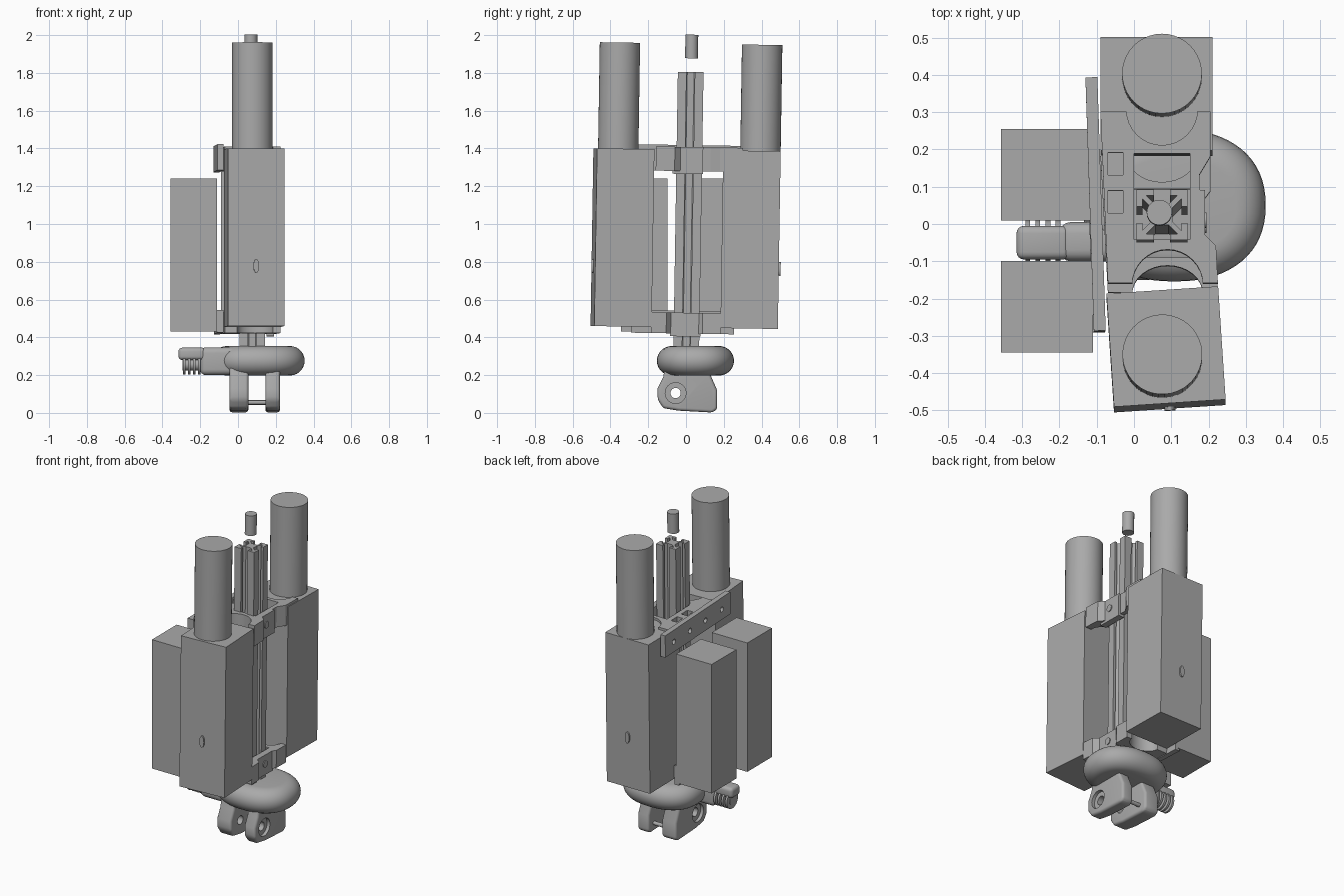
import bpy, bmesh, math
from mathutils import Matrix, Vector

if "Cube" in bpy.data.objects:
    bpy.data.objects.remove(bpy.data.objects["Cube"])

grey = bpy.data.materials.new("plain grey")
grey.use_nodes = True
grey.diffuse_color = (0.4, 0.4, 0.4, 1)
grey.node_tree.nodes["Principled BSDF"].inputs["Base Color"].default_value = (0.4, 0.4, 0.4, 1)

# The upper assembly leans back very slightly
LEAN = Matrix.Translation((0, 0, 1)) @ Matrix.Rotation(-0.016, 4, 'X') @ Matrix.Translation((0, 0, -1))


def finish(name, bm, smooth=False):
    bmesh.ops.recalc_face_normals(bm, faces=bm.faces)
    me = bpy.data.meshes.new(name)
    bm.to_mesh(me)
    bm.free()
    me.materials.append(grey)
    ob = bpy.data.objects.new(name, me)
    bpy.context.collection.objects.link(ob)
    if smooth:
        soften(ob)
    return ob


def select(ob):
    bpy.ops.object.select_all(action='DESELECT')
    ob.select_set(True)
    bpy.context.view_layer.objects.active = ob


def soften(ob):
    select(ob)
    bpy.ops.object.shade_smooth_by_angle(angle=math.radians(35))


def prism(name, pts, lo, hi, axis='Z'):
    bm = bmesh.new()
    place = (lambda a, b, c: (a, b, c)) if axis == 'Z' else (lambda a, b, c: (c, a, b))
    face = bm.faces.new([bm.verts.new(place(a, b, lo)) for a, b in pts])
    top = bmesh.ops.extrude_face_region(bm, geom=[face])["geom"]
    shift = Vector(place(0, 0, hi - lo))
    bmesh.ops.translate(bm, vec=shift, verts=[v for v in top if isinstance(v, bmesh.types.BMVert)])
    return finish(name, bm)


def box(name, x, y, z):
    return prism(name, [(x[0], y[0]), (x[1], y[0]), (x[1], y[1]), (x[0], y[1])], *z)


def rod(name, centre, r, length, axis='Z', sides=32):
    bm = bmesh.new()
    turn = {'Z': Matrix(), 'X': Matrix.Rotation(math.pi / 2, 4, 'Y'),
            'Y': Matrix.Rotation(math.pi / 2, 4, 'X')}[axis]
    bmesh.ops.create_cone(bm, cap_ends=True, segments=sides, radius1=r, radius2=r,
                          depth=length, matrix=Matrix.Translation(centre) @ turn)
    return finish(name, bm, True)


def apply(ob, kind, **settings):
    mod = ob.modifiers.new(kind, kind)
    for key, value in settings.items():
        setattr(mod, key, value)
    select(ob)
    bpy.ops.object.modifier_apply(modifier=mod.name)


def cut(ob, cutter):
    apply(ob, 'BOOLEAN', operation='DIFFERENCE', solver='EXACT', object=cutter)
    bpy.data.objects.remove(cutter)


def rounded(ob, width, segments=4):
    apply(ob, 'BEVEL', width=width, segments=segments, limit_method='ANGLE')
    soften(ob)


def lean(*obs):
    for ob in obs:
        ob.data.transform(LEAN)


# Large housings, each with a canister on top and a small latch
def housing(side, centre, angle, outward):
    body = box(side + "_housing", (-0.15, 0.15), (-0.152, 0.152), (0.452, 1.393))
    can = rod(side + "_canister", (0.0, 0.0, 1.67), 0.107, 0.57, sides=40)
    latch = rod(side + "_latch", (0, outward * 0.152, 0.77), 0.015, 0.02, 'Y', 16)
    latch.data.transform(Matrix.Translation((0, 0, -0.77)))
    latch.data.transform(Matrix.Translation((0, 0, 0.77)) @ Matrix.Diagonal((1, 1, 2.4, 1)))
    spin = Matrix.Translation((centre[0], centre[1], 0)) @ Matrix.Rotation(angle, 4, 'Z')
    for ob in (body, can, latch):
        ob.data.transform(spin)
    can.data.transform(Matrix.Translation((-0.01 if outward < 0 else 0.015, 0.045 if outward > 0 else -0.03, 0)))
    lean(body, can, latch)


housing("front", (0.086, -0.335), math.radians(3.8), -1)
housing("back", (0.06, 0.343), 0, 1)

# Two plain side packs
for name, y in (("front_pack", -0.222), ("back_pack", 0.132)):
    box(name, (-0.357, -0.11), (y - 0.123, y + 0.123), (0.43, 1.24))

# Slotted column: one side of the section repeated four times
S = 0.068
side = [(S, -S), (S, -0.022), (0.052, -0.022), (0.052, -0.042), (0.028, -0.018),
        (0.028, 0.018), (0.052, 0.042), (0.052, 0.022), (S, 0.022)]
section = []
for k in range(4):
    m = Matrix.Rotation(k * math.pi / 2, 2)
    section += [tuple(m @ Vector(p)) for p in side]
column = prism("slotted_column", [(x + 0.075, y + 0.012) for x, y in section], 0.3, 1.805)
plug = rod("loose_plug", (0.068, 0.015, 1.94), 0.034, 0.125, sides=20)
lean(column, plug)


# Clamp brackets with curved cradles, a window for the column and a side bar
def bracket(level, cy, stretch, z0, z1):
    outline = [(-0.09, 0.23), (0.205, 0.23), (0.205, 0.11), (0.175, 0.06), (0.18, -0.09),
               (0.22, -0.13), (0.225, -0.23), (-0.07, -0.23)]
    ob = prism(level + "_bracket", outline, z0, z1)
    mid = (z0 + z1) / 2
    for x, y in ((0.075, 0.235), (0.09, -0.235)):
        cut(ob, rod("cutter", (x, y, mid), 0.095, 1))
    cut(ob, box("cutter", (0.0, 0.15), (-0.113, 0.117), (z0 - 1, z1 + 1)))
    for y in (-0.012, 0.09):
        cut(ob, box("cutter", (-0.07, -0.03), (y - 0.03, y + 0.03), (mid, z1 + 1)))
    ob.data.transform(Matrix.Translation((0, cy, 0)) @ Matrix.Diagonal((1, stretch, 1, 1)))
    bolt = rod(level + "_bolt", (0.18, 0.005, mid), 0.021, 0.03, 'X', 16)
    clamp = box(level + "_clamp", (0.15, 0.19), (-0.075, 0.085), (z0 - 0.015, z1))
    bar = box(level + "_side_bar", (-0.016, 0.016), (-0.34 * stretch, 0.34 * stretch), (z0, z1 + 0.01))
    for y in (-0.25, -0.08, 0.08, 0.25):
        cut(bar, rod("cutter", (0, y * stretch, mid), 0.016, 0.2, 'X', 16))
    bar.data.transform(Matrix.Translation((-0.103, cy - 0.018, 0)) @ Matrix.Rotation(0.033, 4, 'Z'))
    lean(ob, bolt, clamp, bar)


bracket("upper", 0.065, 1, 1.28, 1.408)
bracket("lower", 0.008, 0.8, 0.42, 0.53)

# Rounded foot: superellipse outline with a round rim
bm = bmesh.new()
N, RIM, H = 64, 14, 0.078
rings = []
for i in range(RIM + 1):
    t = -math.pi / 2 + math.pi * i / RIM
    inset = H * (1 - math.cos(t))
    ring = []
    for j in range(N):
        a = 2 * math.pi * j / N
        c, s = math.cos(a), math.sin(a)
        x = math.copysign(abs(c) ** 0.88, c) * (0.245 - inset)
        y = math.copysign(abs(s) ** 0.88, s) * (0.204 - inset)
        ring.append(bm.verts.new((0.108 + x, 0.05 + y, 0.276 + H * math.sin(t))))
    rings.append(ring)
for lower, upper in zip(rings, rings[1:]):
    for j in range(N):
        k = (j + 1) % N
        bm.faces.new((lower[j], lower[k], upper[k], upper[j]))
bm.faces.new(rings[0])
bm.faces.new(rings[-1])
finish("rounded_foot", bm, True)

# Side arm with a ribbed thumb roller
rounded(box("arm_root", (-0.2, 0.05), (-0.1, 0.005), (0.2, 0.347)), 0.03)
rounded(box("arm_tip", (-0.315, -0.17), (-0.095, -0.005), (0.28, 0.345)), 0.02)
rod("roller_core", (-0.235, -0.045, 0.255), 0.03, 0.12, 'X', 20)
for k in range(4):
    rod(f"roller_rib_{k}", (-0.285 + k * 0.027, -0.045, 0.258), 0.055, 0.013, 'X', 24)

# Clevis ears with recessed eyes, and a cross pin
ear_outline = [(-0.11, 0.26), (-0.12, 0.19), (-0.15, 0.13), (-0.15, 0.07), (-0.12, 0.025),
               (-0.04, 0.012), (0.14, 0.002), (0.165, 0.02), (0.165, 0.12), (0.13, 0.2), (0.13, 0.26)]
for name, x0, x1, outer in (("right_ear", -0.045, 0.055, -0.045), ("left_ear", 0.145, 0.222, 0.222)):
    ear = prism(name, ear_outline, x0, x1, 'X')
    rounded(ear, 0.022)
    cut(ear, rod("cutter", (outer, -0.055, 0.105), 0.055, 0.04, 'X'))
    cut(ear, rod("cutter", (outer, -0.055, 0.105), 0.027, 0.4, 'X'))
    soften(ear)
rod("cross_pin", (0.1, 0.11, 0.055), 0.012, 0.12, 'X', 16)
